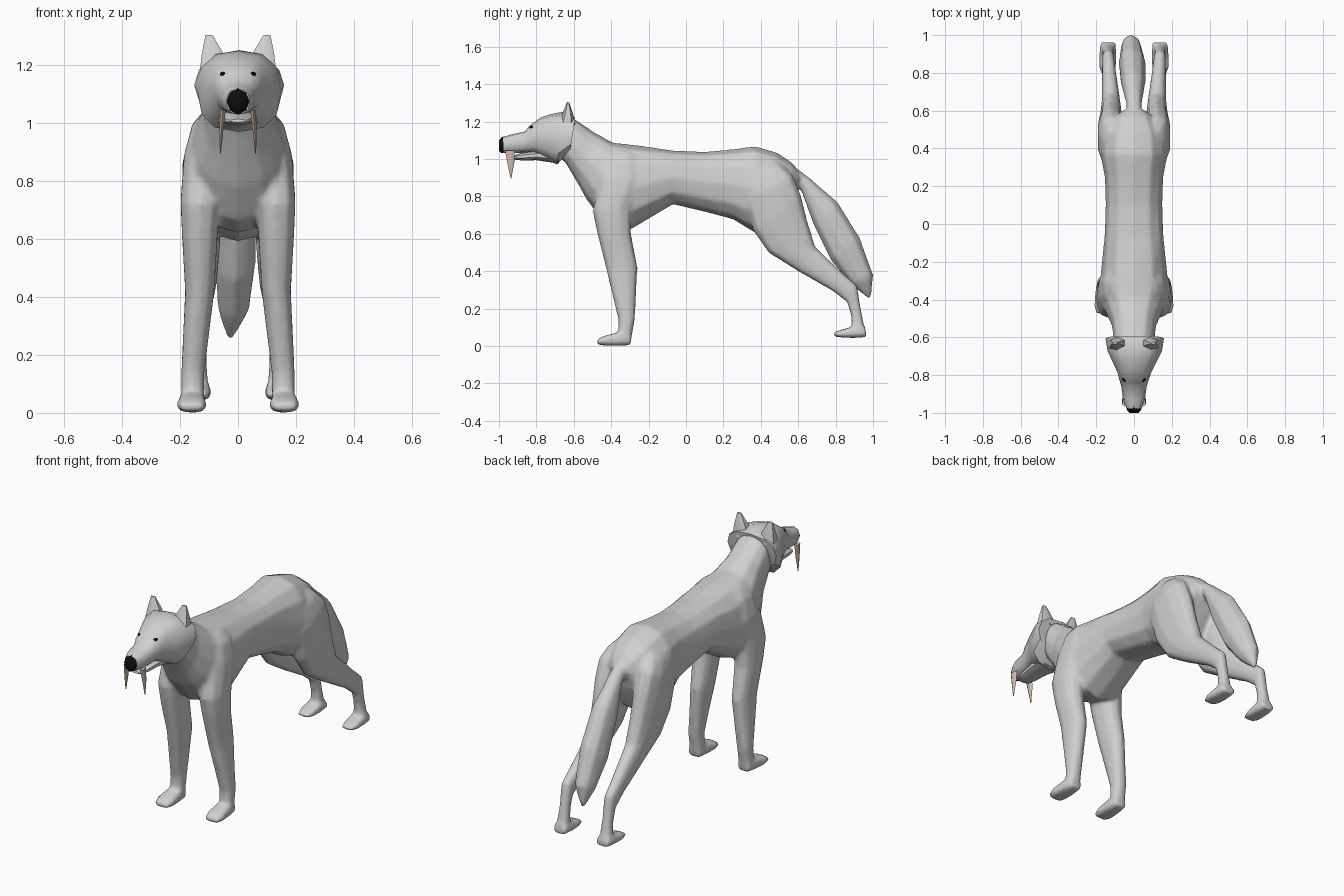
import bpy, bmesh, math
from mathutils import Vector


def material(name, r, g, b):
    m = bpy.data.materials.new(name)
    m.diffuse_color = (r, g, b, 1)
    return m


FUR = material("grey_fur", 0.63, 0.63, 0.63)
BLACK = material("black", 0.004, 0.004, 0.004)
IVORY = material("ivory", 0.62, 0.5, 0.4)


def finish(name, bm, mat, angle=50):
    bmesh.ops.recalc_face_normals(bm, faces=bm.faces)
    me = bpy.data.meshes.new(name)
    bm.to_mesh(me)
    bm.free()
    me.materials.append(mat)
    me.shade_smooth()
    me.set_sharp_from_angle(angle=math.radians(angle))
    ob = bpy.data.objects.new(name, me)
    bpy.context.collection.objects.link(ob)
    return ob


def loft(name, rings, mat=FUR, n=12, square=0.85, side=1):
    """Skin rings given by two edge points in the yz plane, x centre, half width."""
    bm = bmesh.new()
    loops = []
    for ya, za, yb, zb, xc, w in rings:
        loop = []
        for i in range(n):
            t = 2 * math.pi * i / n
            c, s = math.cos(t), math.sin(t)
            c = math.copysign(abs(c) ** square, c)
            s = math.copysign(abs(s) ** square, s)
            loop.append(bm.verts.new((side * (xc + w * s),
                                      (ya + yb) / 2 + c * (ya - yb) / 2,
                                      (za + zb) / 2 + c * (za - zb) / 2)))
        loops.append(loop)
    for a, b in zip(loops, loops[1:]):
        for i in range(n):
            j = (i + 1) % n
            bm.faces.new((a[i], a[j], b[j], b[i]))
    bm.faces.new(loops[0])
    bm.faces.new(loops[-1])
    return finish(name, bm, mat)


def fuse(name, parts):
    """Melt overlapping parts into one continuous skin."""
    bm = bmesh.new()
    for p in parts:
        bm.from_mesh(p.data)
        bpy.data.objects.remove(p)
    ob = finish(name, bm, FUR, 180)
    rm = ob.modifiers.new("skin", 'REMESH')
    rm.mode = 'VOXEL'
    rm.voxel_size = 0.01
    rm.use_smooth_shade = True
    sm = ob.modifiers.new("soften", 'SMOOTH')
    sm.factor = 0.5
    sm.iterations = 8
    de = ob.modifiers.new("simplify", 'DECIMATE')
    de.ratio = 0.2


# Trunk from neck to rump
body = [loft("torso", [
    (-.66, 1.23, -.70, 1.02, 0, .08),
    (-.59, 1.21, -.645, .98, 0, .108),
    (-.49, 1.142, -.58, .87, 0, .118),
    (-.39, 1.087, -.53, .78, 0, .152),
    (-.32, 1.08, -.44, .66, 0, .175),
    (-.25, 1.072, -.30, .62, 0, .178),
    (-.07, 1.045, -.07, .757, 0, .157),
    (.10, 1.038, .10, .717, 0, .15),
    (.25, 1.052, .25, .677, 0, .155),
    (.37, 1.068, .36, .61, 0, .178),
    (.49, 1.033, .43, .59, 0, .165),
    (.575, .975, .51, .64, 0, .12),
    (.61, .92, .57, .77, 0, .07)])]

# Tail
body.append(loft("tail", [
    (.53, 1.0, .55, .87, 0, .035),
    (.66, .90, .615, .83, 0, .042),
    (.812, .772, .683, .64, -.005, .066),
    (.93, .58, .775, .455, -.01, .072),
    (1.003, .38, .878, .33, -.015, .054),
    (.99, .25, .975, .253, -.027, .008)], n=8, square=1))

# Head with muzzle, and lower jaw
head = loft("head", [
    (-.592, 1.222, -.62, 1.04, .004, .155),
    (-.655, 1.252, -.69, .97, .004, .144),
    (-.72, 1.24, -.74, .995, .003, .116),
    (-.78, 1.22, -.79, 1.02, .002, .09),
    (-.84, 1.175, -.82, 1.035, 0, .076),
    (-.86, 1.147, -.86, 1.032, 0, .067),
    (-.93, 1.132, -.93, 1.03, 0, .058),
    (-.978, 1.117, -.975, 1.032, 0, .04)], square=.78)
loft("lower_jaw", [
    (-.68, 1.05, -.68, .975, 0, .08),
    (-.80, 1.045, -.80, .993, 0, .06),
    (-.88, 1.032, -.88, .992, 0, .05),
    (-.92, 1.018, -.925, .997, 0, .038),
    (-.935, 1.014, -.937, 1.003, 0, .025)], n=10)
loft("nose", [
    (-.962, 1.122, -.97, 1.035, 0, .041),
    (-.985, 1.117, -.988, 1.031, 0, .037),
    (-1.0, 1.098, -1.0, 1.045, 0, .024)], BLACK, n=8, square=1)

bpy.context.view_layer.update()


def eye(name, side):
    """Thin almond plate laid on the face surface."""
    hit, loc, nor, _ = head.ray_cast(Vector((side * .053, -2, 1.17)), Vector((0, 1, 0)))
    u = Vector((0, 0, 1)).cross(nor).normalized()
    v = nor.cross(u)
    bm = bmesh.new()
    lo, hi = [], []
    for i in range(8):
        t = math.pi * i / 4
        p = loc + u * .012 * math.cos(t) + v * .008 * math.sin(t)
        lo.append(bm.verts.new(p - nor * .003))
        hi.append(bm.verts.new(p + nor * .003))
    bm.faces.new(lo)
    bm.faces.new(hi)
    for i in range(8):
        j = (i + 1) % 8
        bm.faces.new((lo[i], lo[j], hi[j], hi[i]))
    finish(name, bm, BLACK)


for tag, s in (("left", 1), ("right", -1)):
    eye(tag + "_eye", s)
    loft(tag + "_ear", [
        (-.68, 1.19, -.592, 1.18, .086, .052),
        (-.66, 1.245, -.602, 1.235, .088, .042),
        (-.636, 1.305, -.624, 1.302, .1, .014)], n=6, square=1, side=s)
    loft(tag + "_fang", [
        (-.968, 1.045, -.915, 1.045, .052, .011),
        (-.955, .98, -.918, .98, .057, .008),
        (-.938, .895, -.934, .895, .061, .002)], IVORY, n=6, square=1, side=s)

    # Front leg with shoulder, then paw
    body.append(loft(tag + "_front_leg", [
        (-.40, 1.04, -.28, 1.045, .08, .04),
        (-.435, .99, -.24, 1.0, .095, .066),
        (-.465, .90, -.22, .88, .115, .074),
        (-.50, .72, -.29, .74, .13, .071),
        (-.475, .60, -.293, .60, .132, .063),
        (-.43, .42, -.258, .42, .132, .052),
        (-.362, .14, -.273, .14, .156, .041),
        (-.362, .03, -.295, .02, .157, .04)], n=10, side=s))
    body.append(loft(tag + "_front_paw", [
        (-.29, .06, -.297, .004, .157, .037),
        (-.36, .075, -.35, 0, .158, .047),
        (-.435, .055, -.43, .001, .16, .052),
        (-.476, .035, -.476, .008, .16, .04)], n=10, square=.65, side=s))

    # Hind leg with thigh and hock, then paw
    body.append(loft(tag + "_hind_leg", [
        (.36, 1.0, .46, 1.01, .06, .04),
        (.29, .90, .52, .965, .098, .07),
        (.31, .78, .575, .91, .122, .073),
        (.36, .61, .615, .81, .124, .07),
        (.44, .497, .653, .66, .122, .06),
        (.60, .397, .692, .53, .122, .05),
        (.78, .295, .843, .387, .133, .037),
        (.862, .232, .915, .324, .137, .032),
        (.882, .16, .935, .20, .137, .029),
        (.888, .07, .96, .075, .138, .038)], n=10, side=s))
    body.append(loft(tag + "_hind_paw", [
        (.958, .10, .965, .047, .138, .041),
        (.90, .105, .90, .042, .138, .046),
        (.84, .09, .84, .044, .14, .047),
        (.79, .073, .79, .051, .14, .035)], n=10, square=.65, side=s))

fuse("body_with_legs_and_tail", body)
